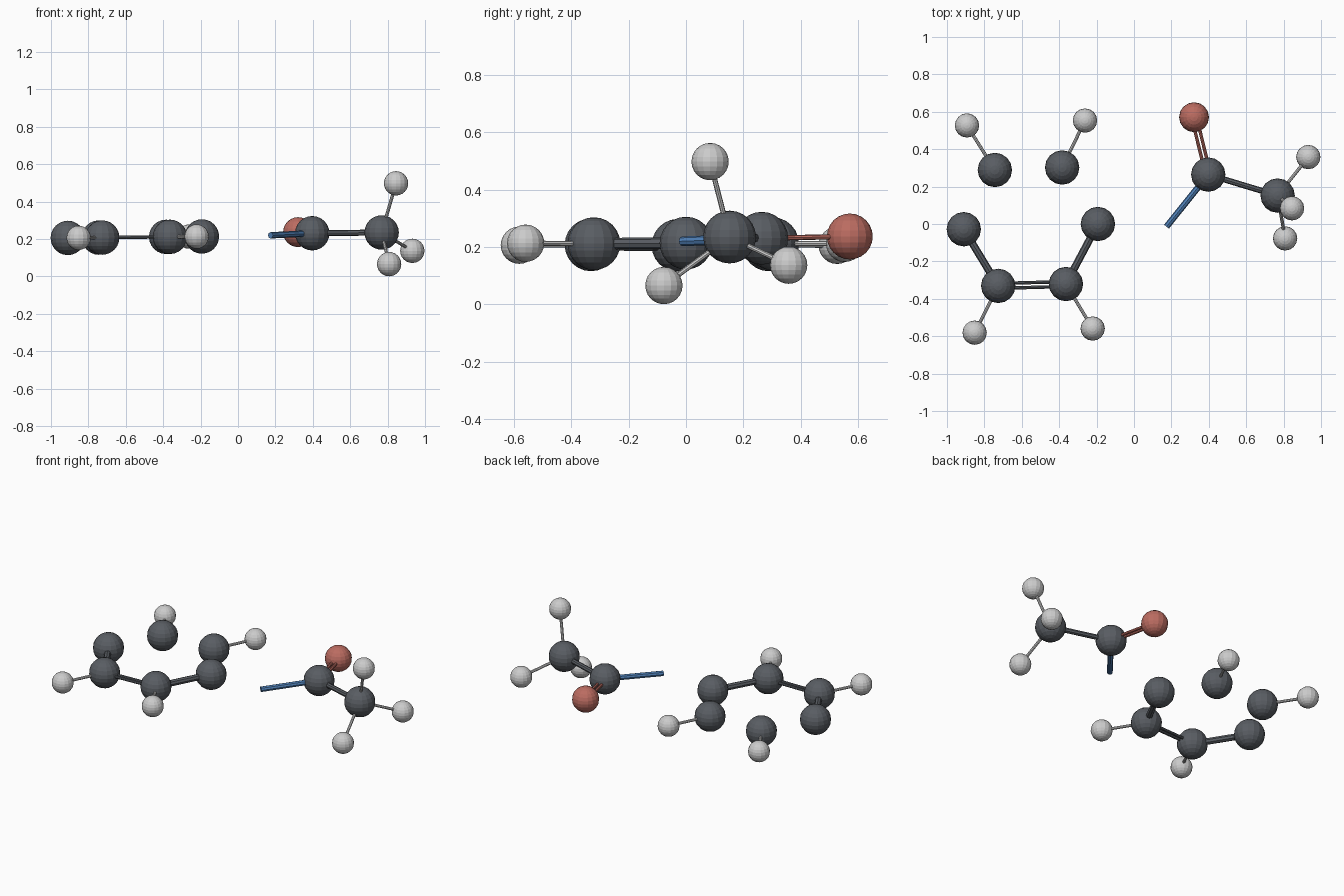
import bpy
from mathutils import Vector

if "Cube" in bpy.data.objects:
    bpy.data.objects.remove(bpy.data.objects["Cube"])


def make_mat(name, rgb):
    m = bpy.data.materials.new(name)
    m.diffuse_color = (*rgb, 1)
    m.use_nodes = True
    m.node_tree.nodes["Principled BSDF"].inputs["Base Color"].default_value = m.diffuse_color
    return m


CARBON = make_mat("carbon_dark", (0.10, 0.11, 0.125))
OXYGEN = make_mat("oxygen_red", (0.50, 0.15, 0.12))
BLUE = make_mat("nitrogen_blue", (0.08, 0.22, 0.48))
LIGHT = make_mat("hydrogen_light", (0.60, 0.60, 0.60))

STYLE = {"carbon": (0.092, CARBON), "oxygen": (0.08, OXYGEN), "hydrogen": (0.065, LIGHT)}


def atom(name, kind, pos):
    r, mat = STYLE[kind]
    bpy.ops.mesh.primitive_uv_sphere_add(segments=16, ring_count=12, radius=r, location=pos)
    ob = bpy.context.object
    ob.name = name
    ob.data.materials.append(mat)


def bond(name, a, b, r, mat, shift=Vector((0, 0, 0))):
    a, b = Vector(a) + shift, Vector(b) + shift
    d = b - a
    bpy.ops.mesh.primitive_cylinder_add(vertices=8, radius=r, depth=d.length, location=(a + b) / 2)
    ob = bpy.context.object
    ob.name = name
    ob.rotation_mode = 'QUATERNION'
    ob.rotation_quaternion = d.to_track_quat('Z', 'Y')
    ob.data.materials.append(mat)


def double_bond(name, a, b, mat):
    # two thin parallel rods lying side by side in the molecule's plane
    d = Vector(b) - Vector(a)
    side = Vector((-d.y, d.x, 0)).normalized() * 0.013
    bond(name + "_a", a, b, 0.009, mat, side)
    bond(name + "_b", a, b, 0.009, mat, -side)


def ring_pt(x, y):
    # the ring lies in a very slightly tilted plane
    return (x, y, 0.216 + 0.011 * x)


# Ring carbons
ring = [ring_pt(*p) for p in ((-0.744, 0.289), (-0.384, 0.302), (-0.193, 0.0),
                              (-0.364, -0.321), (-0.726, -0.331), (-0.910, -0.028))]
for i, p in enumerate(ring):
    atom(f"ring_carbon_{i + 1}", "carbon", p)

# Ring bonds that are present
bond("ring_bond_right", ring[2], ring[3], 0.02, CARBON)
bond("ring_bond_left", ring[4], ring[5], 0.02, CARBON)
double_bond("ring_double_bond", ring[3], ring[4], CARBON)

# Ring hydrogens
for i, xy in ((0, (-0.893, 0.527)), (1, (-0.262, 0.553)),
              (3, (-0.221, -0.559)), (4, (-0.852, -0.581))):
    p = ring_pt(*xy)
    atom(f"ring_hydrogen_{i + 1}", "hydrogen", p)
    bond(f"ring_hydrogen_bond_{i + 1}", ring[i], p, 0.009, LIGHT)

# Side chain
carbonyl = (0.397, 0.264, 0.231)
methyl = (0.768, 0.152, 0.235)
oxygen = (0.321, 0.571, 0.237)
atom("carbonyl_carbon", "carbon", carbonyl)
atom("methyl_carbon", "carbon", methyl)
atom("oxygen", "oxygen", oxygen)
bond("chain_bond", carbonyl, methyl, 0.016, CARBON)
double_bond("oxygen_double_bond", carbonyl, oxygen, OXYGEN)
bond("open_blue_bond", carbonyl, (0.174, -0.014, 0.22), 0.017, BLUE)

# Methyl hydrogens
for i, p in enumerate(((0.932, 0.358, 0.137), (0.845, 0.084, 0.498), (0.808, -0.077, 0.066))):
    atom(f"methyl_hydrogen_{i + 1}", "hydrogen", p)
    bond(f"methyl_hydrogen_bond_{i + 1}", methyl, p, 0.009, LIGHT)
